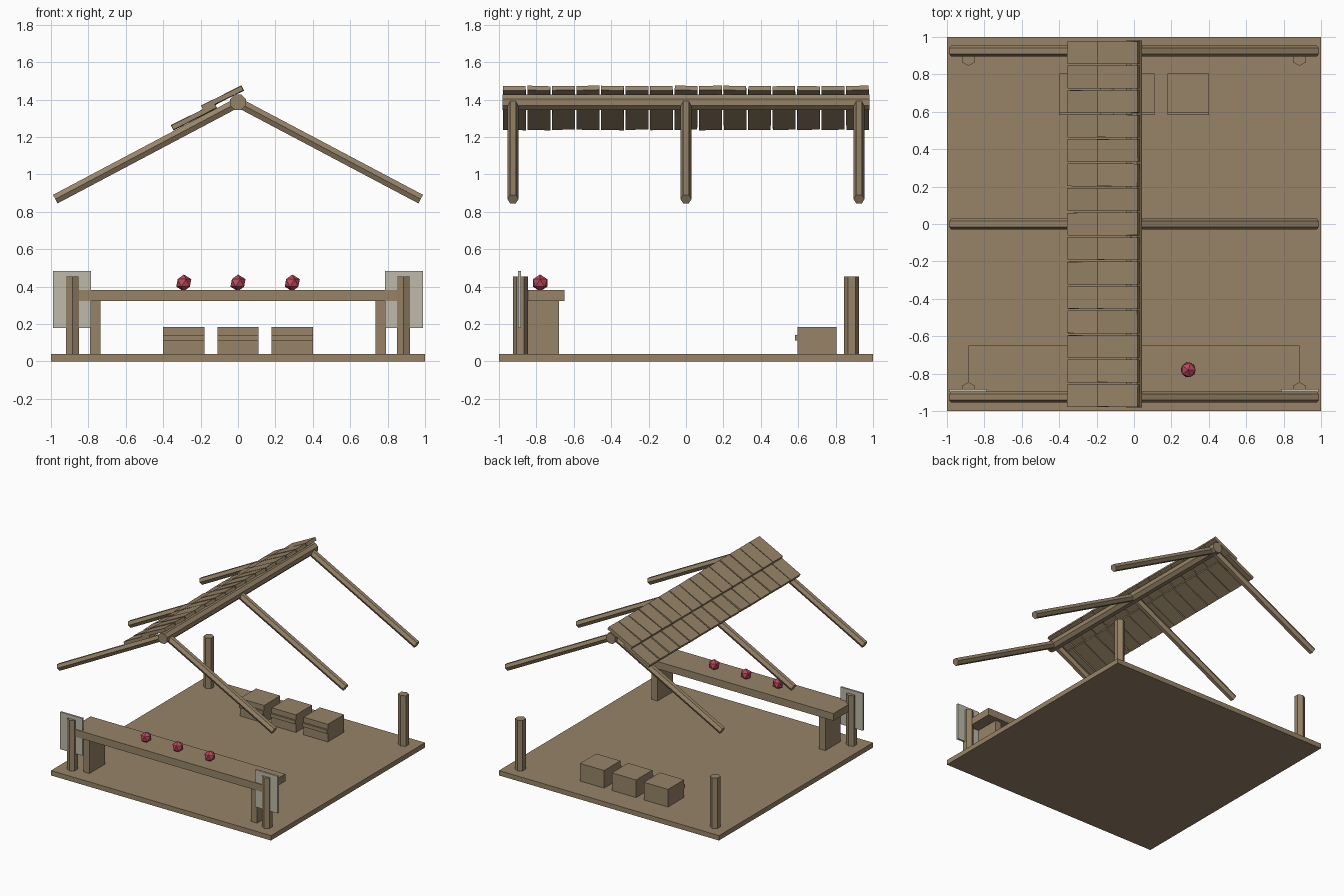
import bpy
import math
import random
from mathutils import Vector, Matrix

random.seed(4)
cube = bpy.data.objects.get("Cube")
if cube:
    bpy.data.objects.remove(cube, do_unlink=True)


def material(name, rgb):
    mat = bpy.data.materials.new(name)
    mat.use_nodes = True
    mat.diffuse_color = (*rgb, 1)
    mat.node_tree.nodes["Principled BSDF"].inputs["Base Color"].default_value = (*rgb, 1)
    return mat


wood = material("wood", (0.31, 0.23, 0.138))
ruby = material("ruby red", (0.5, 0.065, 0.1))
cloth = material("pale grey", (0.52, 0.49, 0.40))


def finish(name, mat):
    obj = bpy.context.object
    obj.name = name
    obj.data.materials.append(mat)
    return obj


def box(name, low, high, mat=wood):
    low, high = Vector(low), Vector(high)
    bpy.ops.mesh.primitive_cube_add(size=1)
    obj = finish(name, mat)
    obj.data.transform(Matrix.Translation((low + high) / 2) @ Matrix.Diagonal((*(high - low), 1)))
    return obj


def beam(name, start, end, radius, sides, turn=0):
    """Straight prism between two points, turned about its own axis."""
    start, end = Vector(start), Vector(end)
    axis = end - start
    bpy.ops.mesh.primitive_cylinder_add(vertices=sides, radius=radius, depth=axis.length)
    obj = finish(name, wood)
    aim = Vector((0, 0, 1)).rotation_difference(axis).to_matrix().to_4x4()
    obj.data.transform(Matrix.Translation((start + end) / 2) @ aim @ Matrix.Rotation(turn, 4, "Z"))
    return obj


# Floor and corner posts
box("floor", (-1, -1, 0), (1, 1, 0.04))
for x in (-0.885, 0.885):
    for y in (-0.885, 0.885):
        beam("corner_post", (x, y, 0.04), (x, y, 0.455), 0.04, 6)

# Counter with legs and side panels
box("counter_top", (-0.885, -0.904, 0.322), (0.885, -0.65, 0.382))
for side, s in (("right", -1), ("left", 1)):
    xs = sorted((0.735 * s, 0.79 * s))
    box(side + "_counter_leg", (xs[0], -0.88, 0.04), (xs[1], -0.68, 0.322))
    xs = sorted((0.785 * s, 0.99 * s))
    box(side + "_side_panel", (xs[0], -0.898, 0.18), (xs[1], -0.882, 0.485), cloth)

# Gems on the counter, crates with a front lip at the back
for x in (-0.29, 0, 0.29):
    bpy.ops.mesh.primitive_ico_sphere_add(subdivisions=1, radius=0.045, location=(x, -0.78, 0.42))
    finish("gem", ruby)
    box("crate", (x - 0.11, 0.595, 0.04), (x + 0.11, 0.805, 0.185))
    box("crate_lip", (x - 0.11, 0.582, 0.112), (x + 0.11, 0.595, 0.142))

# Ridge beam and rafters
beam("ridge_beam", (0, -0.98, 1.385), (0, 0.98, 1.385), 0.045, 8, math.pi / 8)
for y in (-0.925, 0, 0.925):
    for side, s in (("right", -1), ("left", 1)):
        beam(side + "_rafter", (0, y, 1.385), (0.977 * s, y, 0.868), 0.03, 6)

# Two overlapping rows of slightly uneven roof boards on one slope
pitch = math.radians(-26.6)
columns = 15
for row, x, z, length in (("lower", -0.235, 1.308, 0.26), ("upper", -0.083, 1.408, 0.24)):
    for i in range(columns):
        y = (i - (columns - 1) / 2) * 0.131
        board = box(row + "_roof_board", (-length / 2, -0.061, -0.013), (length / 2, 0.061, 0.013))
        jitter = [math.radians(random.uniform(-1.5, 1.5)) for _ in range(3)]
        board.location = (x, y, z)
        board.rotation_euler = (jitter[0] * 1.5, pitch + jitter[1] * 0.5, jitter[2] * 0.6)
